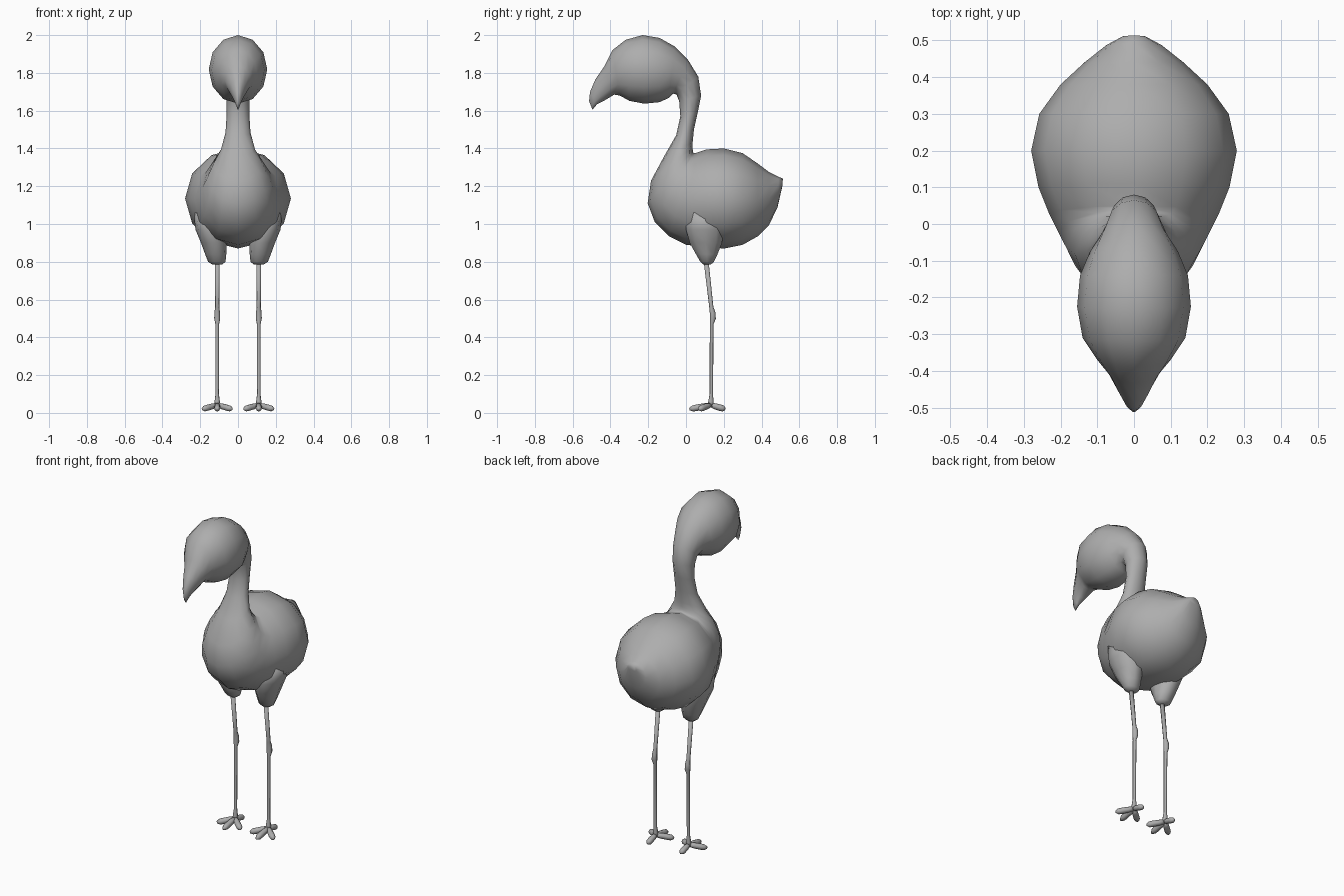
import bpy, bmesh, math
from mathutils import Vector

grey = bpy.data.materials.new("plain grey")
grey.diffuse_color = (0.42, 0.42, 0.42, 1)


def loft(name, rings):
    """Skin a list of equal point loops, closing both ends."""
    bm = bmesh.new()
    loops = [[bm.verts.new(p) for p in ring] for ring in rings]
    n = len(loops[0])
    for a, b in zip(loops, loops[1:]):
        for i in range(n):
            j = (i + 1) % n
            bm.faces.new((a[i], a[j], b[j], b[i]))
    bm.faces.new(loops[0])
    bm.faces.new(loops[-1])
    bmesh.ops.recalc_face_normals(bm, faces=bm.faces)
    mesh = bpy.data.meshes.new(name)
    bm.to_mesh(mesh)
    bm.free()
    mesh.materials.append(grey)
    mesh.shade_smooth()
    obj = bpy.data.objects.new(name, mesh)
    bpy.context.collection.objects.link(obj)
    return obj


def spine_ring(outer, inner, width, n=12):
    """Ellipse standing across x between two side-profile points."""
    o, i = Vector((0, *outer)), Vector((0, *inner))
    mid, half = (o + i) / 2, (o - i) / 2
    return [mid + half * math.cos(2 * math.pi * k / n)
            + Vector((width * math.sin(2 * math.pi * k / n), 0, 0)) for k in range(n)]


def tube(name, points, n=8):
    """Round tube through (x, y, z, radius) points."""
    pts = [Vector(p[:3]) for p in points]
    rings = []
    for k, p in enumerate(points):
        d = (pts[min(k + 1, len(pts) - 1)] - pts[max(k - 1, 0)]).normalized()
        ref = Vector((1, 0, 0)) if abs(d.x) < 0.8 else Vector((0, 1, 0))
        u = d.cross(ref).normalized()
        v = d.cross(u)
        rings.append([pts[k] + p[3] * (u * math.cos(2 * math.pi * t / n)
                      + v * math.sin(2 * math.pi * t / n)) for t in range(n)])
    return loft(name, rings)


# Body, neck, head and beak as one skin: upper profile, lower profile, half width
loft("bird_body", [spine_ring(*r) for r in [
    # tail to breast
    ((0.513, 1.24), (0.51, 1.20), 0.03),
    ((0.49, 1.25), (0.485, 1.09), 0.075),
    ((0.44, 1.275), (0.44, 0.995), 0.135),
    ((0.38, 1.32), (0.38, 0.935), 0.20),
    ((0.30, 1.375), (0.30, 0.89), 0.258),
    ((0.20, 1.40), (0.20, 0.87), 0.28),
    ((0.11, 1.395), (0.09, 0.88), 0.26),
    ((0.05, 1.375), (0.00, 0.89), 0.23),
    ((0.04, 1.375), (-0.09, 0.935), 0.205),
    ((0.038, 1.38), (-0.165, 1.01), 0.185),
    ((0.036, 1.39), (-0.203, 1.11), 0.16),
    ((0.035, 1.405), (-0.185, 1.23), 0.13),
    # neck
    ((0.035, 1.43), (-0.115, 1.36), 0.09),
    ((0.042, 1.50), (-0.052, 1.47), 0.066),
    ((0.062, 1.59), (-0.03, 1.57), 0.06),
    ((0.08, 1.68), (-0.036, 1.65), 0.062),
    ((0.065, 1.78), (-0.05, 1.685), 0.07),
    ((0.01, 1.87), (-0.068, 1.69), 0.09),
    # head
    ((-0.06, 1.94), (-0.09, 1.668), 0.12),
    ((-0.14, 1.985), (-0.14, 1.645), 0.147),
    ((-0.23, 2.0), (-0.22, 1.637), 0.155),
    ((-0.32, 1.975), (-0.30, 1.652), 0.14),
    ((-0.39, 1.92), (-0.35, 1.68), 0.10),
    # beak
    ((-0.432, 1.835), (-0.38, 1.685), 0.07),
    ((-0.48, 1.765), (-0.43, 1.655), 0.042),
    ((-0.508, 1.70), (-0.47, 1.635), 0.022),
    ((-0.513, 1.65), (-0.495, 1.605), 0.006),
]])

for side, s in (("left", 1), ("right", -1)):
    # Thigh: z, x centre, y centre, x radius, y radius
    thigh = [(1.06, 0.165, 0.10, 0.07, 0.10), (0.97, 0.15, 0.10, 0.075, 0.105),
             (0.90, 0.128, 0.105, 0.068, 0.09), (0.84, 0.118, 0.11, 0.056, 0.06),
             (0.80, 0.112, 0.112, 0.046, 0.038), (0.785, 0.11, 0.112, 0.025, 0.02)]
    loft(side + "_thigh", [[Vector((s * (x + rx * math.cos(k * math.pi / 5)),
                                    y + ry * math.sin(k * math.pi / 5), z))
                            for k in range(10)] for z, x, y, rx, ry in thigh])
    # Thin leg with knobbly joint
    x = 0.11 * s
    tube(side + "_leg", [(x, 0.107, 0.80, 0.013), (x, 0.134, 0.56, 0.011),
                         (x, 0.141, 0.53, 0.015), (x, 0.142, 0.50, 0.016),
                         (x, 0.136, 0.47, 0.010), (x, 0.134, 0.10, 0.009),
                         (x, 0.132, 0.06, 0.014), (x, 0.13, 0.035, 0.016)])
    # Three front toes and one back toe
    ankle = Vector((x, 0.13, 0.042))
    for label, dx, y in (("inner", -0.07, 0.075), ("middle", 0, 0.03),
                         ("outer", 0.07, 0.075), ("back", 0, 0.20)):
        tip = Vector((x + s * dx, y, 0.022))
        path = [(0, 0.012), (0.35, 0.016), (0.75, 0.017), (0.95, 0.016), (1.12, 0.006)]
        tube(f"{side}_{label}_toe", [(*ankle.lerp(tip, t), r) for t, r in path])
